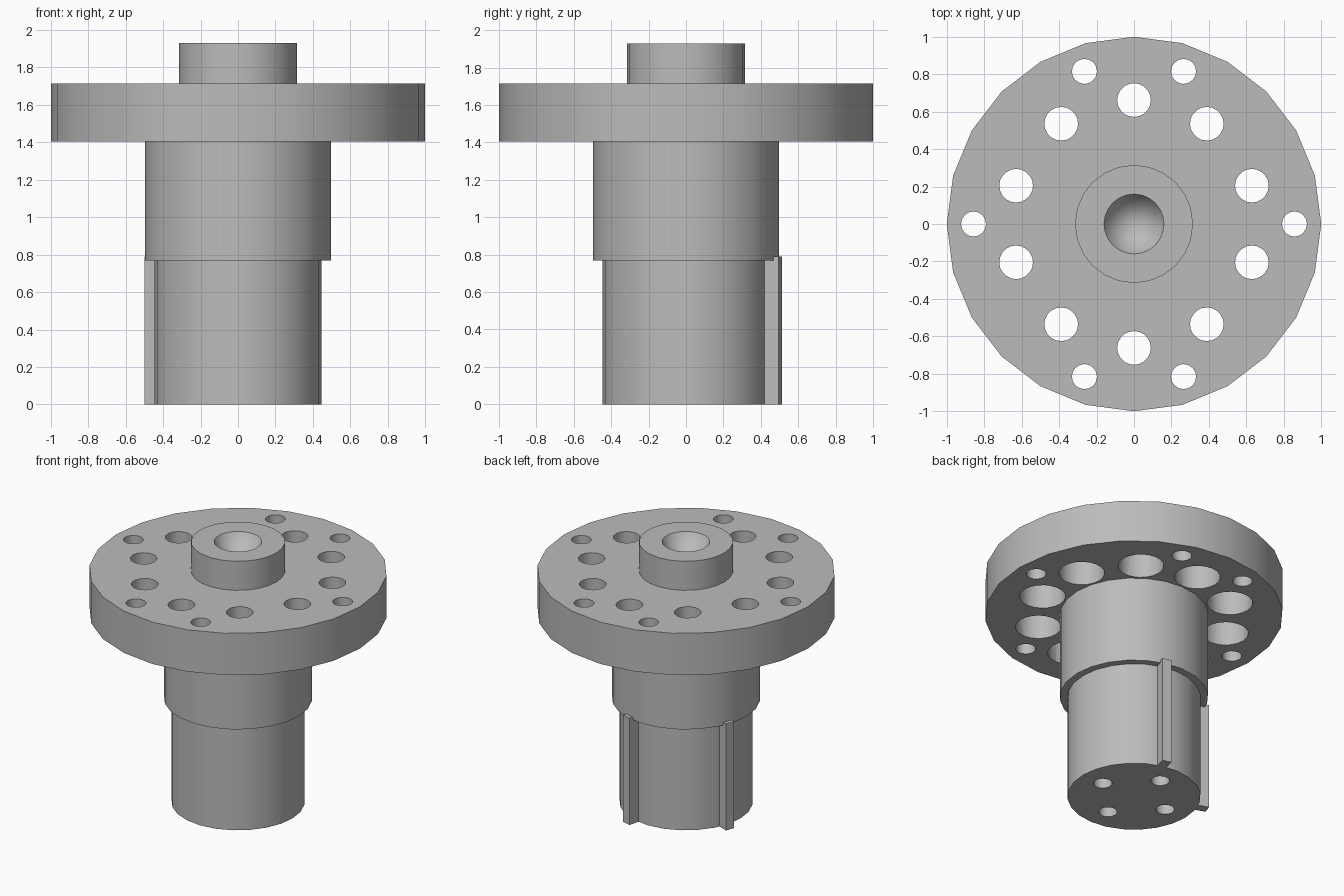
import bpy, bmesh
from math import radians, cos, sin, tau
from mathutils import Matrix, Vector

if "Cube" in bpy.data.objects:
    bpy.data.objects.remove(bpy.data.objects["Cube"])

steel = bpy.data.materials.new("grey_steel")
steel.use_nodes = True
GREY = (0.5, 0.5, 0.5, 1)
steel.diffuse_color = GREY
steel.node_tree.nodes["Principled BSDF"].inputs["Base Color"].default_value = GREY


def lathe(bm, profile, sides, centre=(0, 0)):
    """Turn an (r, z) profile that starts and ends on the axis into a closed solid."""
    rings = []
    for r, z in profile:
        count = sides if r > 0 else 1
        rings.append([bm.verts.new((centre[0] + r * cos(tau * i / sides),
                                    centre[1] + r * sin(tau * i / sides), z))
                      for i in range(count)])
    for a, b in zip(rings, rings[1:]):
        for i in range(sides):
            j = (i + 1) % sides
            if len(a) == 1:
                bm.faces.new((a[0], b[j], b[i]))
            elif len(b) == 1:
                bm.faces.new((a[i], a[j], b[0]))
            else:
                bm.faces.new((a[i], a[j], b[j], b[i]))


def finish(bm, name):
    bmesh.ops.recalc_face_normals(bm, faces=bm.faces)
    mesh = bpy.data.meshes.new(name)
    bm.to_mesh(mesh)
    bm.free()
    mesh.materials.append(steel)
    obj = bpy.data.objects.new(name, mesh)
    bpy.context.collection.objects.link(obj)
    return obj


def polar(radius, degrees):
    return radius * cos(radians(degrees)), radius * sin(radians(degrees))


FLANGE_BOTTOM, FLANGE_TOP, SHOULDER, TOP = 1.405, 1.715, 0.77, 1.93

# Stepped body: shaft, collar, flange and boss with a conical centre hole
bm = bmesh.new()
lathe(bm, [(0, 0), (0.447, 0), (0.447, SHOULDER), (0.498, SHOULDER),
           (0.498, FLANGE_BOTTOM), (1, FLANGE_BOTTOM), (1, FLANGE_TOP),
           (0.315, FLANGE_TOP), (0.315, TOP), (0.16, TOP), (0, TOP - 0.277)], 24)
body = finish(bm, "flanged_shaft")

# Hole cutters
bm = bmesh.new()
step = FLANGE_BOTTOM + 0.2
for k in range(10):  # bolt holes, counterbored from below
    lathe(bm, [(0, 1.35), (0.154, 1.35), (0.154, step), (0.09, step),
               (0.09, 1.8), (0, 1.8)], 20, polar(0.662, 18 + 36 * k))
for angle in (0, 72, 108, 180, 252, 288):  # small through holes near the rim
    lathe(bm, [(0, 1.35), (0.067, 1.35), (0.067, 1.8), (0, 1.8)], 16,
          polar(0.857, angle))
for angle in (0, 90, 180, 270):  # blind holes in the shaft end
    lathe(bm, [(0, -0.1), (0.063, -0.1), (0.063, 0.3), (0, 0.3)], 16,
          polar(0.273, angle))
cutter = finish(bm, "hole_cutters")
cutter.hide_render = True

cut = body.modifiers.new("holes", "BOOLEAN")
cut.operation = "DIFFERENCE"
cut.solver = "EXACT"
cut.object = cutter
bpy.context.view_layer.objects.active = body
bpy.ops.object.modifier_apply(modifier=cut.name)
bpy.data.objects.remove(cutter)

# Two long keys on the shaft
for name, angle in (("back_key", 75), ("right_key", 159.5)):
    bm = bmesh.new()
    inner, outer, height = 0.4, 0.522, 0.79
    bmesh.ops.create_cube(bm, size=1)
    bmesh.ops.scale(bm, vec=(outer - inner, 0.066, height), verts=bm.verts)
    bmesh.ops.translate(bm, vec=Vector(((inner + outer) / 2, 0, height / 2)),
                        verts=bm.verts)
    bmesh.ops.rotate(bm, cent=(0, 0, 0), verts=bm.verts,
                     matrix=Matrix.Rotation(radians(angle), 3, "Z"))
    finish(bm, name)

# Smooth the round walls, keep the edges sharp
bpy.ops.object.select_all(action="DESELECT")
body.select_set(True)
bpy.context.view_layer.objects.active = body
bpy.ops.object.shade_smooth_by_angle(angle=radians(30))
